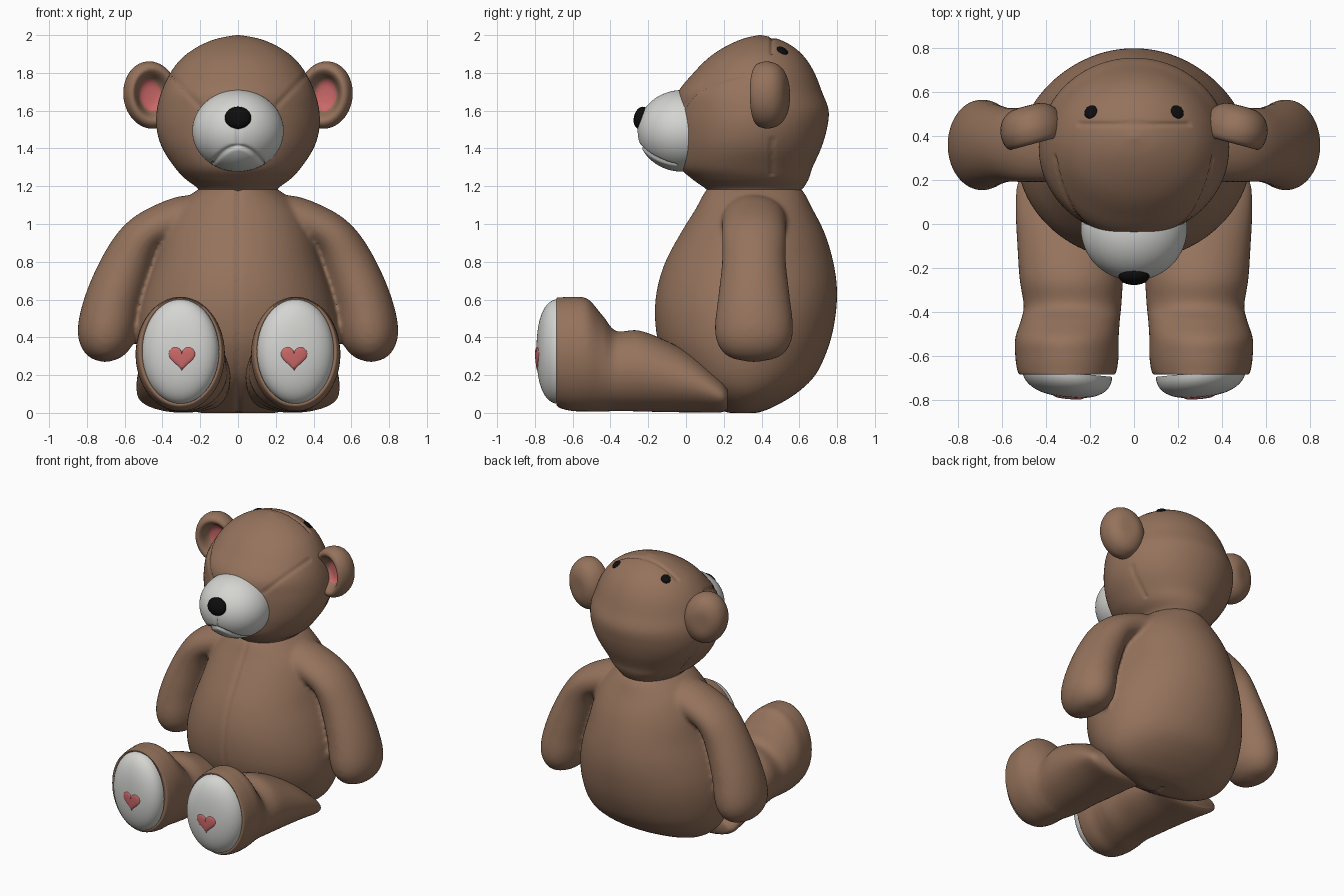
import bpy, bmesh, math
from math import sin, cos, pi, radians, exp
from mathutils import Vector, Matrix
from mathutils.geometry import intersect_point_line

cube = bpy.data.objects.get("Cube")
if cube:
    bpy.data.objects.remove(cube, do_unlink=True)


def material(name, rgb, rough=0.8):
    m = bpy.data.materials.new(name)
    m.use_nodes = True
    m.diffuse_color = (*rgb, 1)
    node = next(n for n in m.node_tree.nodes if n.type == 'BSDF_PRINCIPLED')
    node.inputs["Base Color"].default_value = (*rgb, 1)
    node.inputs["Roughness"].default_value = rough
    return m


brown = material("brown plush", (0.30, 0.17, 0.107))
white = material("soft white", (0.66, 0.66, 0.64))
pink = material("pink felt", (0.60, 0.14, 0.14))
black = material("black", (0.004, 0.004, 0.004))


def finish(name, bm, *mats):
    bmesh.ops.recalc_face_normals(bm, faces=bm.faces[:])
    for f in bm.faces:
        f.smooth = True
    me = bpy.data.meshes.new(name)
    bm.to_mesh(me)
    bm.free()
    ob = bpy.data.objects.new(name, me)
    bpy.context.collection.objects.link(ob)
    for m in mats:
        me.materials.append(m)
    return ob


def spline(rows, steps):
    """Catmull-Rom interpolation of rows of numbers."""
    pts = [rows[0]] + list(rows) + [rows[-1]]
    out = []
    for a, b, c, d in zip(pts, pts[1:], pts[2:], pts[3:]):
        for i in range(steps):
            t = i / steps
            out.append([q + t / 2 * (r - p + t * (2*p - 5*q + 4*r - s + t * (3*(q - r) + s - p)))
                        for p, q, r, s in zip(a, b, c, d)])
    return out + [list(rows[-1])]


def loft(name, rows, place, mats, steps=6, segs=64):
    bm = bmesh.new()
    rings = [[bm.verts.new(place(r, 2 * pi * k / segs)) for k in range(segs)]
             for r in spline(rows, steps)]
    for a, b in zip(rings, rings[1:]):
        for k in range(segs):
            n = (k + 1) % segs
            bm.faces.new((a[k], a[n], b[n], b[k]))
    bm.faces.new(rings[0])
    bm.faces.new(rings[-1])
    return finish(name, bm, *mats)


def ellipsoid(name, matrix, radii, mat, u=32, v=20):
    bm = bmesh.new()
    bmesh.ops.create_uvsphere(bm, u_segments=u, v_segments=v, radius=1,
                              matrix=matrix @ Matrix.Diagonal((*radii, 1)))
    return finish(name, bm, mat)


def groove(ob, dist, depth, width):
    """Press a stitched seam into the surface where dist() is small."""
    moves = [(v, v.normal * depth * exp(-(dist(v.co) / width) ** 2)) for v in ob.data.vertices]
    for v, m in moves:
        v.co -= m


def cushion(name, outline, depth, mat, rings=14, segs=64):
    """Domed patch facing the front: rings shrink an x-z outline to its centre."""
    bm = bmesh.new()
    loops = []
    for i in range(rings, 0, -1):
        s = sin(pi / 2 * i / rings)
        loop = []
        for k in range(segs):
            x, z = outline(2 * pi * k / segs, s)
            loop.append(bm.verts.new((x, depth(x, z, s), z)))
        loops.append(loop)
    for a, b in zip(loops, loops[1:]):
        for k in range(segs):
            n = (k + 1) % segs
            bm.faces.new((a[k], a[n], b[n], b[k]))
    bm.faces.new(loops[-1])
    return finish(name, bm, mat)


# Upright sections: height, front y, back y, half width
def upright(r, a):
    return (r[3] * sin(a), (r[1] + r[2]) / 2 - (r[2] - r[1]) / 2 * cos(a), r[0])


# Torso
body = loft("body", [
    (0, .22, .38, .2), (.03, .16, .46, .33), (.1, .05, .58, .44), (.2, -.06, .685, .5),
    (.35, -.14, .755, .53), (.5, -.165, .79, .525), (.65, -.155, .8, .49),
    (.8, -.11, .78, .44), (.95, -.03, .735, .395), (1.08, .05, .67, .33),
    (1.19, .115, .605, .2), (1.22, .2, .5, .1)], upright, [brown])

# Arms: x, z, in-plane radius, depth radius, section tilt
ARM = [(.1, 1.03, .1, .15, 80), (.25, 1.03, .125, .17, 75), (.4, .995, .112, .17, 60),
       (.51, .925, .115, .17, 35), (.585, .79, .135, .17, 26), (.655, .61, .15, .19, 14),
       (.69, .455, .157, .207, 8), (.7, .36, .138, .19, 3), (.702, .295, .085, .13, 0),
       (.703, .268, .01, .01, 0)]
arms = []
for side in (1, -1):
    def arm_point(r, a):
        t, w = radians(r[4]), r[2] * cos(a)
        return (side * (r[0] + w * cos(t)), .36 + r[3] * sin(a), r[1] + w * sin(t))
    arms.append(loft("arm", ARM, arm_point, [brown]))

# Blend arms into the torso as one plush skin, then press in the belly seam
for ob in bpy.context.selected_objects:
    ob.select_set(False)
for ob in [body] + arms:
    ob.select_set(True)
bpy.context.view_layer.objects.active = body
bpy.ops.object.join()
body.name = "body_and_arms"
mod = body.modifiers.new("blend", 'REMESH')
mod.mode, mod.voxel_size, mod.use_smooth_shade = 'VOXEL', 0.013, True
bpy.ops.object.modifier_apply(modifier=mod.name)
mod = body.modifiers.new("soften", 'SMOOTH')
mod.factor, mod.iterations = 0.5, 12
bpy.ops.object.modifier_apply(modifier=mod.name)
body.data.polygons.foreach_set("use_smooth", [True] * len(body.data.polygons))
groove(body, lambda p: abs(p.x) if p.y < .3 else 1, 0.012, 0.01)

# Head with seams across the crown, down the cheeks and above the muzzle
head = loft("head", [
    (1.15, .14, .58, .2), (1.19, .1, .62, .215), (1.24, .03, .65, .28), (1.3, -.03, .67, .335),
    (1.4, -.05, .715, .4), (1.5, -.055, .745, .43), (1.6, -.055, .755, .43),
    (1.7, -.04, .72, .405), (1.8, .04, .68, .358), (1.88, .12, .63, .295),
    (1.94, .21, .565, .21), (1.98, .3, .485, .115), (2, .385, .4, .01)],
    upright, [brown], steps=8, segs=160)


def head_seam(p):
    if p.z > 1.9 or 1.26 < p.z < 1.46:
        return abs(p.y - .455)
    if p.y > .35:
        return 1
    q = Vector((abs(p.x), p.z))
    a, b = Vector((.2, 1.62)), Vector((.36, 1.79))
    near, t = intersect_point_line(q, a, b)
    return (q - near.to_2d()).length if 0 <= t <= 1 else 1


groove(head, head_seam, 0.01, 0.009)

# Muzzle with a pressed mouth line
muzzle = ellipsoid("muzzle", Matrix.Translation((0, -.02, 1.493)), (.242, .237, .216), white, 128, 96)


def mouth_line(p):
    if p.y > -.05 or abs(p.x) > .14:
        return 1
    smile = abs(p.z - (1.41 - 5 * p.x ** 2)) / (1 + 10 * abs(p.x))
    return min(smile, abs(p.x) if 1.41 < p.z < 1.55 else 1)


groove(muzzle, mouth_line, 0.013, 0.008)

# Nose
ellipsoid("nose", Matrix.Translation((0, -.238, 1.562)) @ Matrix.Rotation(radians(-14), 4, 'X'),
          (.07, .038, .06), black)

bpy.context.view_layer.update()
FOOT_X, FOOT_Z = .305, .325


def sole_y(x, z):
    """Surface of the bulging foot pad."""
    s = min(1, math.hypot((x - FOOT_X) / .205, (z - FOOT_Z) / .277))
    return -.675 - .113 * (1 - s ** 2.6) ** (1 / 2.2) + .1 * (x - FOOT_X)


for side, label in ((1, "left"), (-1, "right")):
    # Eye resting on the top of the head
    hit, loc, normal, _ = head.ray_cast(Vector((side * .197, .51, 3)), Vector((0, 0, -1)))
    turn = normal.to_track_quat('Z', 'Y').to_matrix().to_4x4()
    ellipsoid(label + "_eye", Matrix.Translation(loc) @ turn, (.032, .032, .012), black)

    # Ear: lathe of radius and depth, hollowed on the front
    ear = loft(label + "_ear", [(.02, .09), (.5, .085), (.85, .05), (1, -.01), (.95, -.065),
                                (.8, -.085), (.65, -.07), (.48, -.025), (.3, -.005), (.02, 0)],
               lambda r, a: (r[0] * .145 * cos(a), r[1], r[0] * .178 * sin(a)), [brown, pink], 5, 48)
    ear.location = (side * .468, .45, 1.683)
    ear.rotation_euler = (0, side * radians(8), side * radians(-15))
    for f in ear.data.polygons:
        c = f.center
        f.material_index = int(c.y < .03 and math.hypot(c.x / .058, c.z / .085) < 1)

    # Leg: y, centre x, centre z, half width, half height
    loft(label + "_leg", [
        (-.67, .305, .325, .19, .26), (-.685, .305, .325, .213, .282), (-.665, .305, .318, .226, .293),
        (-.6, .305, .312, .235, .302), (-.52, .305, .305, .235, .297), (-.44, .29, .26, .225, .253),
        (-.37, .28, .222, .222, .212), (-.25, .285, .222, .235, .214), (-.1, .285, .192, .245, .188),
        (.05, .29, .15, .247, .147), (.18, .29, .095, .24, .093), (.22, .29, .08, .2, .06)],
        lambda r, a: (side * (r[1] + r[3] * cos(a)), r[0], r[2] + r[4] * sin(a)), [brown])

    # Foot pad
    cushion(label + "_foot_pad",
            lambda t, s: (side * (FOOT_X + .205 * s * cos(t)), FOOT_Z + .277 * s * sin(t)),
            lambda x, z, s: sole_y(abs(x), z), white)

    # Heart patch following the pad
    def heart(t, s):
        h = 13 * cos(t) - 5 * cos(2 * t) - 2 * cos(3 * t) - cos(4 * t)
        return side * .297 + s * .07 * sin(t) ** 3, .295 + s * .0044 * h
    cushion(label + "_heart", heart,
            lambda x, z, s: sole_y(abs(x), z) - .009 * math.sqrt(max(0, 1 - s ** 4)) + .001, pink)
